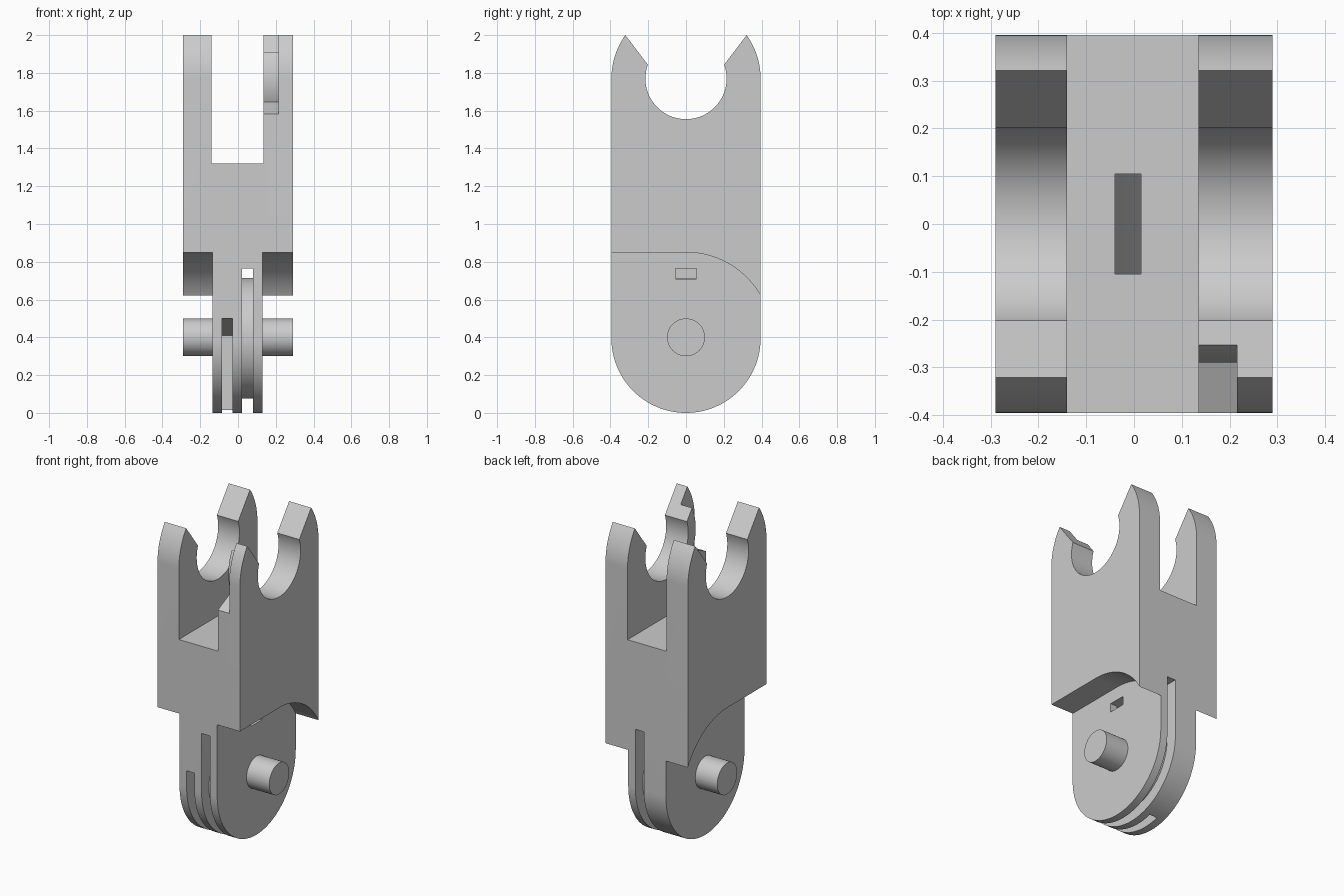
import bpy, bmesh
from math import cos, sin, radians, sqrt, degrees, atan2

old = bpy.data.objects.get("Cube")
if old:
    bpy.data.objects.remove(old, do_unlink=True)

grey = bpy.data.materials.new("plain grey")
grey.use_nodes = True
grey.diffuse_color = (0.6, 0.6, 0.6, 1)
grey.node_tree.nodes["Principled BSDF"].inputs["Base Color"].default_value = (0.6, 0.6, 0.6, 1)

W, R = 0.29, 0.395          # half width, half depth
LOW, TOP = 0.395, 1.77      # heights of the pivot and the clip centre


def arc(z, r, a, b, n=32):
    """Points (y, z) of an arc about (0, z), angles in degrees."""
    angles = [radians(a + (b - a) * i / n) for i in range(n + 1)]
    return [(r * cos(t), z + r * sin(t)) for t in angles]


def prism(name, x0, x1, profile):
    """Side profile in (y, z) extruded across x."""
    bm = bmesh.new()
    face = bm.faces.new([bm.verts.new((x0, y, z)) for y, z in profile])
    grown = bmesh.ops.extrude_face_region(bm, geom=[face])["geom"]
    for v in grown:
        if isinstance(v, bmesh.types.BMVert):
            v.co.x = x1
    bmesh.ops.recalc_face_normals(bm, faces=bm.faces)
    mesh = bpy.data.meshes.new(name)
    bm.to_mesh(mesh)
    bm.free()
    mesh.materials.append(grey)
    ob = bpy.data.objects.new(name, mesh)
    bpy.context.collection.objects.link(ob)
    return ob


def box(name, x0, x1, y0, y1, z0, z1):
    return prism(name, x0, x1, [(y0, z0), (y1, z0), (y1, z1), (y0, z1)])


def combine(target, tool, operation="DIFFERENCE"):
    bpy.context.view_layer.objects.active = target
    mod = target.modifiers.new(tool.name, "BOOLEAN")
    mod.operation, mod.solver, mod.object = operation, "EXACT", tool
    bpy.ops.object.modifier_apply(modifier=mod.name)
    bpy.data.objects.remove(tool, do_unlink=True)


# Full side silhouette: round foot, straight sides, open clip jaws
tip = degrees(atan2(2 - TOP, sqrt(R * R - (2 - TOP) ** 2)))
jaw = 20
outline = (arc(LOW, R, 180, 360, 64) + arc(TOP, R, 0, tip, 16)
           + arc(TOP, 0.215, jaw, -180 - jaw, 64)
           + arc(TOP, R, 180 - tip, 180, 16))
body = prism("clip_body", -W, W, outline)

# Shoulders: the foot is narrower than the upper block
shoulder_r = 0.455
shoulder = ([(-0.6, -0.2), (0.6, -0.2), (0.6, 0.5)]
            + arc(LOW, shoulder_r, 25, 90) + [(-0.6, LOW + shoulder_r)])
for x0, x1 in ((-0.5, -0.135), (0.13, 0.5)):
    combine(body, prism("shoulder_cut", x0, x1, shoulder))

# Gap between the two prongs
combine(body, box("prong_gap", -0.14, 0.135, -0.6, 0.6, 1.32, 2.2))

# Notch on the inside of one front jaw
notch = arc(TOP, 0.29, 140, 205.5) + [(-0.6, 1.484), (-0.6, 2.2), (-0.222, 2.2)]
combine(body, prism("jaw_notch", 0.1, 0.215, notch))

# Strap shaft in the floor of the gap
shaft = box("strap_shaft", -0.04, 0.015, -0.105, 0.105, 1.0, 1.4)
for v in shaft.data.vertices:
    if v.co.z < 1.1 and v.co.x < 0:
        v.co.z = 1.25
combine(body, shaft)

# Blind front slot with a sloping ceiling
combine(body, prism("front_slot", -0.085, -0.03,
                    [(-0.6, -0.2), (0.105, -0.2), (0.105, 0.41), (-R, 0.5), (-0.6, 0.5)]))

# Pulley groove running round a core disc, with a window in the side wall
combine(body, box("groove", 0.02, 0.08, -0.6, 0.6, -0.2, 0.765))
combine(body, box("side_window", 0.05, 0.2, -0.055, 0.055, 0.71, 0.765))
combine(body, prism("groove_core", 0.01, 0.09, arc(LOW, 0.32, 0, 354.375, 63)), "UNION")

# Pivot pins on both sides
for x0, x1 in ((-W, -0.11), (0.105, W)):
    combine(body, prism("pivot_pin", x0, x1, arc(0.4, 0.1, 0, 352.5, 47)), "UNION")

bpy.ops.object.select_all(action="DESELECT")
body.select_set(True)
bpy.context.view_layer.objects.active = body
bpy.ops.object.shade_smooth_by_angle(angle=radians(25))
